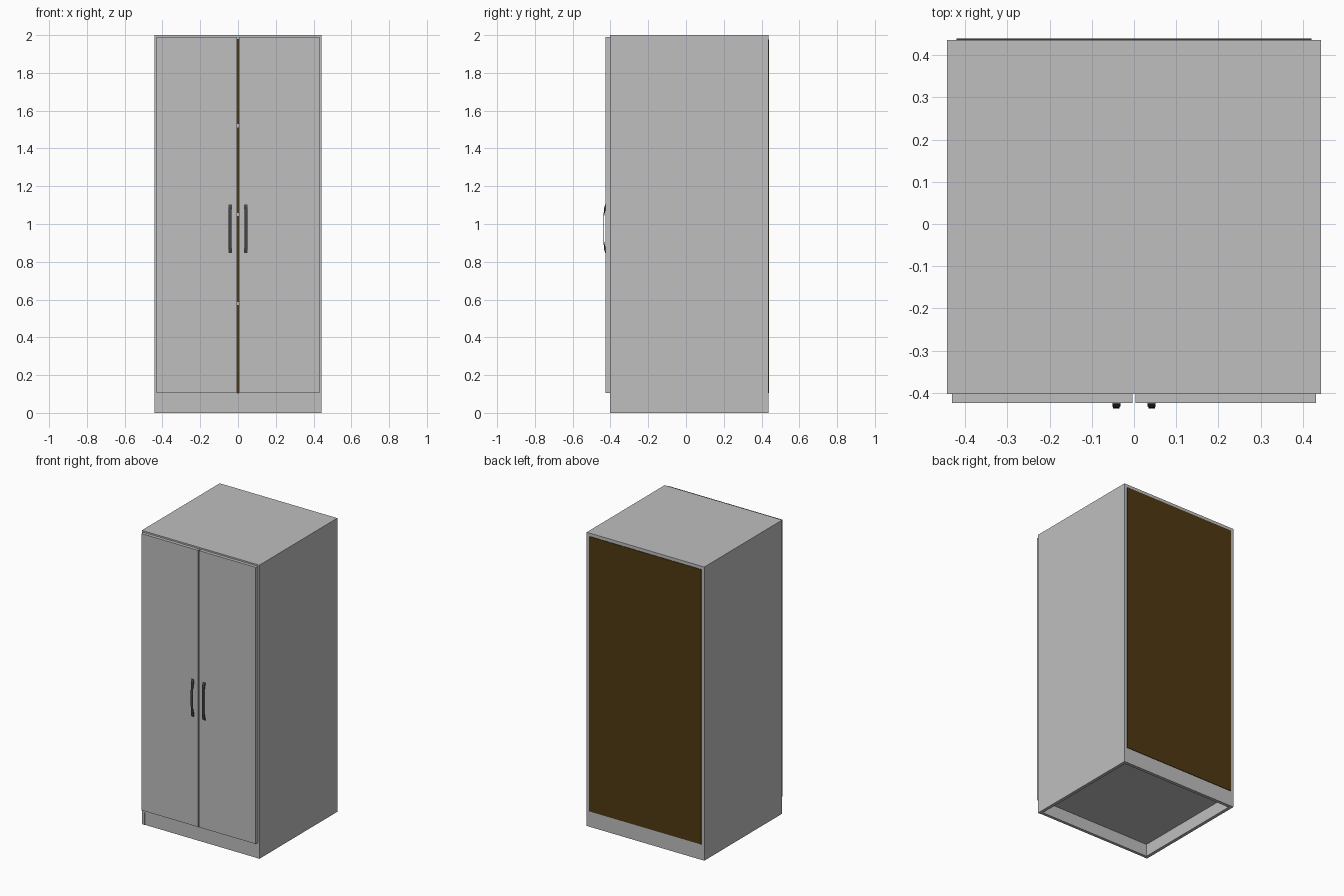
import bpy
import bmesh
import math

cube = bpy.data.objects.get("Cube")
if cube:
    bpy.data.objects.remove(cube, do_unlink=True)


def material(name, rgb):
    mat = bpy.data.materials.new(name)
    mat.use_nodes = True
    mat.diffuse_color = (*rgb, 1)
    mat.node_tree.nodes["Principled BSDF"].inputs["Base Color"].default_value = (*rgb, 1)
    return mat


GREY = material("pale grey laminate", (0.52, 0.52, 0.52))
BROWN = material("brown hardboard", (0.08, 0.04, 0.006))
DARK = material("dark metal", (0.06, 0.06, 0.06))


def finish(name, bm, mat):
    bmesh.ops.recalc_face_normals(bm, faces=bm.faces)
    mesh = bpy.data.meshes.new(name)
    bm.to_mesh(mesh)
    bm.free()
    mesh.materials.append(mat)
    obj = bpy.data.objects.new(name, mesh)
    bpy.context.collection.objects.link(obj)
    return obj


def box(name, x, y, z, mat):
    """Box from (low, high) spans on each axis."""
    bm = bmesh.new()
    bmesh.ops.create_cube(bm, size=1)
    for v in bm.verts:
        v.co = [span[0] if c < 0 else span[1] for c, span in zip(v.co, (x, y, z))]
    return finish(name, bm, mat)


W, FRONT, BACK, H = 0.443, -0.403, 0.436, 2.0
T = 0.022          # board thickness
DECK = 0.106       # top of the plinth
IN = W - T

# Carcass boards
box("top_board", (-IN, IN), (FRONT, BACK), (H - T, H), GREY)
box("bottom_board", (-IN, IN), (FRONT, BACK), (DECK - T, DECK), GREY)
box("front_plinth", (-IN, IN), (FRONT + 0.002, FRONT + T), (0, DECK - T), GREY)
box("rear_plinth", (-IN, IN), (BACK - T, BACK), (0, DECK - T), GREY)
box("back_panel", (-IN, IN), (BACK - 0.002, BACK + 0.004), (DECK, H - T), BROWN)

# Inside shelves, just seen through the gap between the doors
for i, z in enumerate((0.58, 1.05, 1.52)):
    box(f"shelf_{i + 1}", (-IN, IN), (FRONT + 0.02, BACK - 0.002), (z - T / 2, z + T / 2), GREY)


def handle(name, x):
    """Bowed pull with flat feet: a side profile swept across its width."""
    half, mid, n = 0.128, 0.975, 16
    face = -0.425
    outer, inner = [], []
    for i in range(n + 1):
        t = -1 + 2 * i / n
        bow = math.sqrt(max(0, 1 - t * t))
        outer.append((face - 0.003 - 0.010 * bow, mid + half * t))
        inner.append((face - 0.009 * min(1, max(0, (0.8 - abs(t)) * 4)), mid + half * t))
    bm = bmesh.new()
    rings = []
    for i, (o, k) in enumerate(zip(outer, inner)):
        t = abs(-1 + 2 * i / n)
        w = 0.0095 if t > 0.8 else 0.008
        rings.append([bm.verts.new((x + s * w, p[0], p[1]))
                      for s, p in ((-1, o), (1, o), (1, k), (-1, k))])
    for a, b in zip(rings, rings[1:]):
        for j in range(4):
            k = (j + 1) % 4
            bm.faces.new((a[j], a[k], b[k], b[j]))
    bm.faces.new(rings[0])
    bm.faces.new(rings[-1])
    finish(name, bm, DARK)


# Mirrored parts: side boards, doors and handles
for side, s in (("left", 1), ("right", -1)):
    box(f"{side}_side_board", sorted((s * IN, s * W)), (FRONT, BACK), (0, H), GREY)
    box(f"{side}_door", sorted((s * 0.004, s * 0.431)), (-0.425, FRONT), (DECK, 1.99), GREY)
    handle(f"{side}_handle", s * 0.042)
